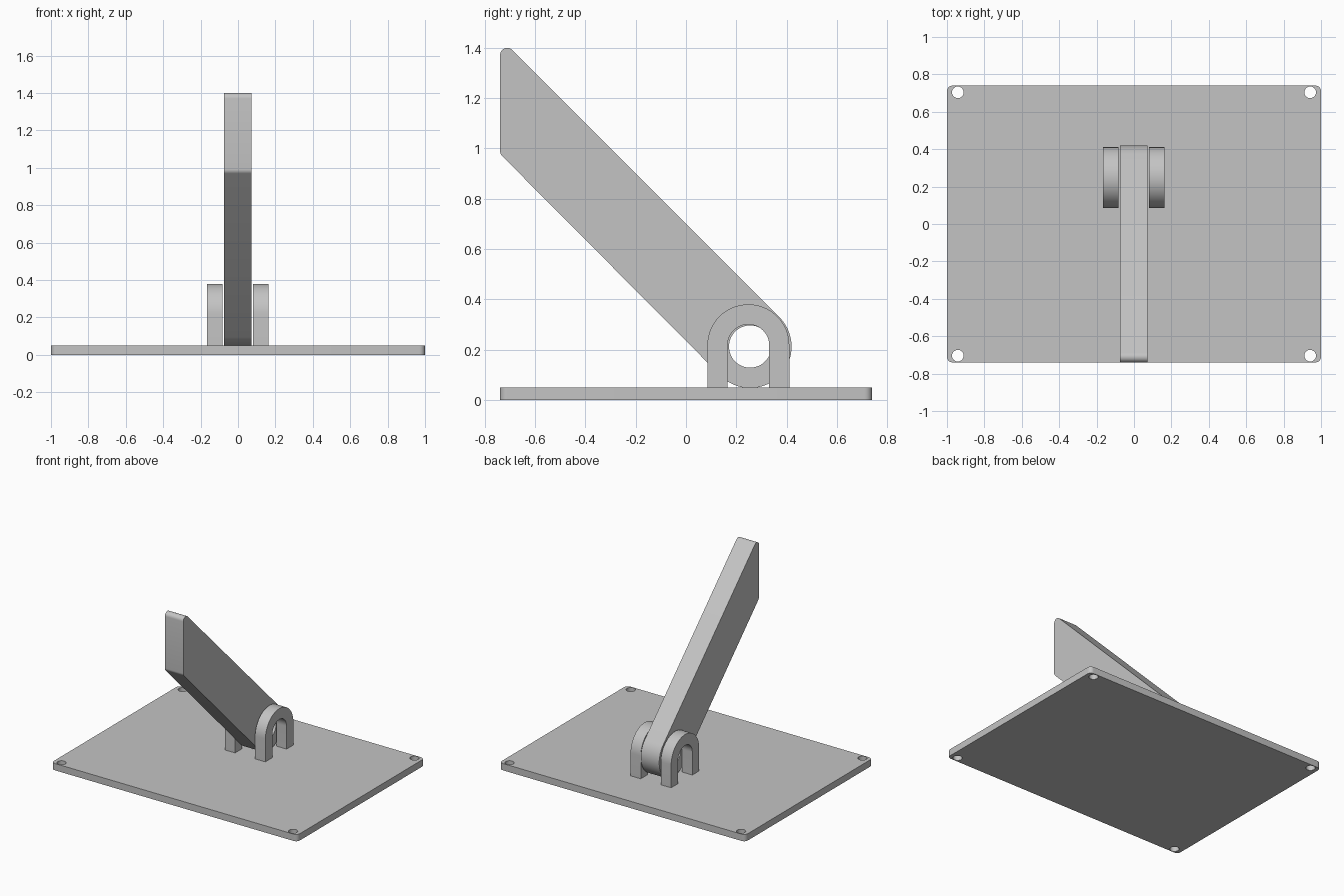
import bpy
import bmesh
from math import cos, sin, radians

cube = bpy.data.objects.get("Cube")
if cube:
    bpy.data.objects.remove(cube, do_unlink=True)

# Single grey finish
grey = bpy.data.materials.new("plain grey")
grey.use_nodes = True
colour = (0.55, 0.55, 0.55, 1)
grey.diffuse_color = colour
grey.node_tree.nodes["Principled BSDF"].inputs["Base Color"].default_value = colour


def arc(u, v, r, start, end, steps=12):
    """Points along a circular arc, angles in degrees."""
    angles = [radians(start + (end - start) * i / steps) for i in range(steps + 1)]
    return [(u + r * cos(a), v + r * sin(a)) for a in angles]


def circle(u, v, r):
    return arc(u, v, r, 0, 360, 48)[:-1]


def prism(name, profile, low, high, along_x=True):
    """Extrude a profile: a YZ outline along x, or an XY outline along z."""
    bm = bmesh.new()
    place = (lambda u, v: (low, u, v)) if along_x else (lambda u, v: (u, v, low))
    face = bm.faces.new([bm.verts.new(place(u, v)) for u, v in profile])
    move = (high - low, 0, 0) if along_x else (0, 0, high - low)
    grown = bmesh.ops.extrude_face_region(bm, geom=[face])["geom"]
    bmesh.ops.translate(bm, vec=move, verts=[g for g in grown if isinstance(g, bmesh.types.BMVert)])
    bmesh.ops.recalc_face_normals(bm, faces=bm.faces[:])
    mesh = bpy.data.meshes.new(name)
    bm.to_mesh(mesh)
    bm.free()
    mesh.materials.append(grey)
    obj = bpy.data.objects.new(name, mesh)
    bpy.context.collection.objects.link(obj)
    return obj


def activate(obj):
    bpy.ops.object.select_all(action="DESELECT")
    obj.select_set(True)
    bpy.context.view_layer.objects.active = obj


def drill(obj, cutter):
    cutter.hide_render = True
    mod = obj.modifiers.new("hole", "BOOLEAN")
    mod.operation, mod.solver, mod.object = "DIFFERENCE", "EXACT", cutter
    activate(obj)
    bpy.ops.object.modifier_apply(modifier=mod.name)
    bpy.data.objects.remove(cutter, do_unlink=True)


# Base plate with rounded corners and four screw holes
half_x, half_y, corner, top = 1.0, 0.74, 0.03, 0.05
outline = []
for sx, sy, start in ((1, 1, 0), (-1, 1, 90), (-1, -1, 180), (1, -1, 270)):
    outline += arc(sx * (half_x - corner), sy * (half_y - corner), corner, start, start + 90, 8)
base = prism("base_plate", outline, 0, top, along_x=False)
for sx in (-1, 1):
    for sy in (-1, 1):
        drill(base, prism("screw_hole", circle(sx * 0.942, sy * 0.704, 0.031), -0.1, 0.2, along_x=False))

# Pair of arched hinge brackets
parts = [base]
hinge_y, hinge_z, outer, inner = 0.248, 0.217, 0.163, 0.083
arch = [(hinge_y + outer, top)] + arc(hinge_y, hinge_z, outer, 0, 180, 32) + [(hinge_y - outer, top)]
arch += [(hinge_y - inner, top)] + arc(hinge_y, hinge_z, inner, 180, 0, 32) + [(hinge_y + inner, top)]
for name, low, high in (("right_bracket", -0.167, -0.083), ("left_bracket", 0.08, 0.163)):
    parts.append(prism(name, arch, low, high))

# Sloping lever arm with a round pivot end, pivot hole and upright tip
pivot_y, pivot_z = 0.255, 0.212
lever = arc(pivot_y, pivot_z, 0.165, -135, 45, 32)
lever += arc(-0.711, 1.371, 0.029, 45, 180, 10)
lever += arc(-0.71, 0.991, 0.03, 180, 225, 4)
arm = prism("lever_arm", lever, -0.076, 0.073)
drill(arm, prism("pivot_hole", circle(pivot_y, pivot_z, 0.084), -0.2, 0.2))
parts.append(arm)

# Smooth the curved walls and keep the rims crisp
for part in parts:
    activate(part)
    bpy.ops.object.shade_smooth_by_angle(angle=radians(30))
